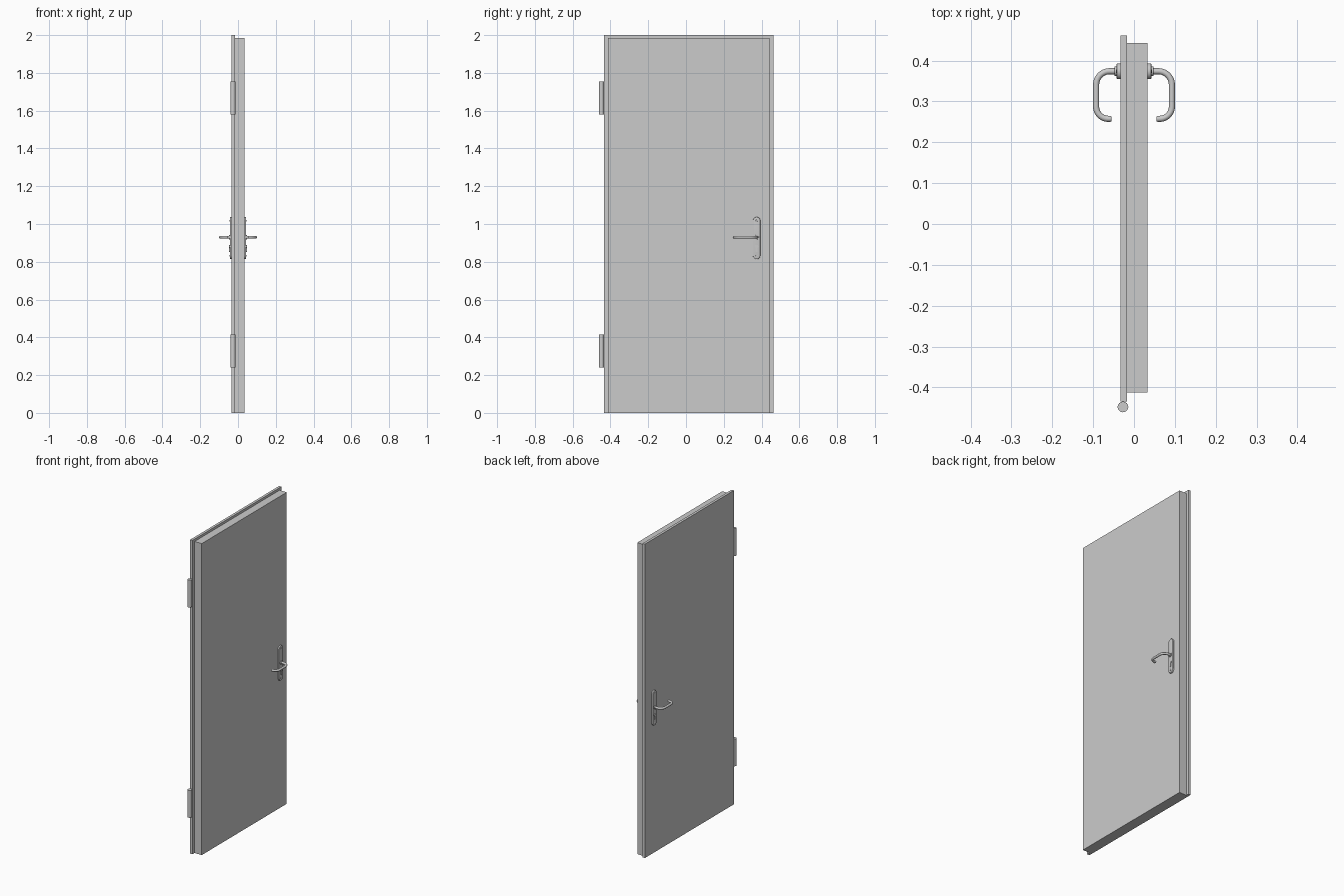
import bpy, bmesh
from math import pi, sin, cos

if "Cube" in bpy.data.objects:
    bpy.data.objects.remove(bpy.data.objects["Cube"])

YH = 0.374   # y of the lock hardware axis
FACE = 0.0335  # half thickness of the door


def finish(name, bm, smooth=True):
    bmesh.ops.recalc_face_normals(bm, faces=bm.faces)
    me = bpy.data.meshes.new(name)
    bm.to_mesh(me)
    bm.free()
    ob = bpy.data.objects.new(name, me)
    bpy.context.collection.objects.link(ob)
    if smooth:
        bpy.ops.object.select_all(action='DESELECT')
        bpy.context.view_layer.objects.active = ob
        ob.select_set(True)
        bpy.ops.object.shade_smooth_by_angle(angle=0.6)
    return ob


def prism(name, profile, x0, x1, bevel=0.0, smooth=True):
    """Extrude a (y, z) outline from x0 to x1, rounding the rim at x1."""
    bm = bmesh.new()
    f = bm.faces.new([bm.verts.new((x0, y, z)) for y, z in profile])
    ext = bmesh.ops.extrude_face_region(bm, geom=[f])['geom']
    bmesh.ops.translate(bm, vec=(x1 - x0, 0, 0),
                        verts=[v for v in ext if isinstance(v, bmesh.types.BMVert)])
    if not any(len(g.verts) == len(profile) and g.calc_center_median().x < x0 + 1e-6
               for g in bm.faces):
        bm.faces.new([v for v in bm.verts if abs(v.co.x - x0) < 1e-6])
    if bevel:
        rim = [e for e in bm.edges if all(abs(v.co.x - x1) < 1e-6 for v in e.verts)]
        bmesh.ops.bevel(bm, geom=rim, offset=bevel, segments=3, profile=0.5,
                        affect='EDGES')
    return finish(name, bm, smooth)


def rect(y0, y1, z0, z1):
    return [(y0, z0), (y1, z0), (y1, z1), (y0, z1)]


def arc(cy, cz, r, a0, a1, n):
    return [(cy + r * cos(a0 + (a1 - a0) * i / n), cz + r * sin(a0 + (a1 - a0) * i / n))
            for i in range(n + 1)]


def mirrored(ob):
    ob.modifiers.new("other_side", 'MIRROR')
    return ob


# Rebated door leaf: wide thin overlap and thicker inner slab in one stepped body
prism("door_overlap", rect(-0.435, 0.462, 0, 2), -FACE, -0.017, smooth=False)
prism("door_slab", rect(-0.413, 0.443, 0, 1.985), -0.017, FACE, smooth=False)

# Hinge barrels
for label, z0 in (("lower", 0.241), ("upper", 1.581)):
    bm = bmesh.new()
    bmesh.ops.create_cone(bm, cap_ends=True, segments=32, radius1=0.013, radius2=0.013,
                          depth=0.174)
    bmesh.ops.translate(bm, vec=(-0.027, -0.448, z0 + 0.087), verts=bm.verts)
    finish(label + "_hinge", bm)

# Long backplate with rounded ends
R = 0.0195
outline = arc(YH, 1.037 - R, R, 0, pi, 20) + arc(YH, 0.814 + R, R, pi, 2 * pi, 20)
mirrored(prism("backplate", outline, FACE - 0.001, 0.0425, 0.003))

# Plate screws with a slot
for label, z in (("upper", 1.018), ("lower", 0.832)):
    mirrored(prism(label + "_screw", arc(YH, z, 0.005, 0, 2 * pi * 15 / 16, 15),
                   0.042, 0.0437, 0.0008))

# Profile lock cylinder with keyway
lock = arc(YH, 0.881, 0.0088, -0.30 * pi, 1.30 * pi, 24) + \
    arc(YH, 0.857, 0.0052, pi, 2 * pi, 10)
cylinder = prism("lock_cylinder", lock, 0.040, 0.0470)
slot = prism("keyway_cutter", rect(YH - 0.0011, YH + 0.0011, 0.8755, 0.8865), 0.0435, 0.05,
             smooth=False)
slot.hide_render = True
slot.hide_viewport = True
cut = cylinder.modifiers.new("keyway", 'BOOLEAN')
cut.operation = 'DIFFERENCE'
cut.object = slot
mirrored(cylinder)

# Collar at the lever root
mirrored(prism("lever_collar", arc(YH, 0.93, 0.0115, 0, 2 * pi * 31 / 32, 31),
               0.042, 0.0475, 0.001))

# Bent tube lever, returning towards the door
tube, xo, ye, r = 0.0075, 0.0927, 0.2575, 0.033
path = [(0.042, YH, 1)] + \
    [(x, y, 1) for x, y in arc(xo - r, YH - r, r, pi / 2, 0, 12)] + \
    [(x, y, 1) for x, y in arc(xo - r + 0.003, ye + r - 0.003, r - 0.003, 0, -pi / 2, 12)]
for i in range(6):  # rounded tip
    a = pi / 2 * i / 5
    path.append((0.0585 - 0.004 * sin(a), ye, 0.45 + 0.55 * cos(a)))
cu = bpy.data.curves.new("lever", 'CURVE')
cu.dimensions = '3D'
cu.bevel_depth = tube
cu.bevel_resolution = 4
cu.use_fill_caps = True
sp = cu.splines.new('POLY')
sp.points.add(len(path) - 1)
for p, (x, y, s) in zip(sp.points, path):
    p.co = (x, y, 0.93, 1)
    p.radius = s
lever = bpy.data.objects.new("lever", cu)
bpy.context.collection.objects.link(lever)
bpy.ops.object.select_all(action='DESELECT')
bpy.context.view_layer.objects.active = lever
lever.select_set(True)
bpy.ops.object.convert(target='MESH')
lever = bpy.context.object
bpy.ops.object.shade_smooth_by_angle(angle=0.7)
mirrored(lever)
